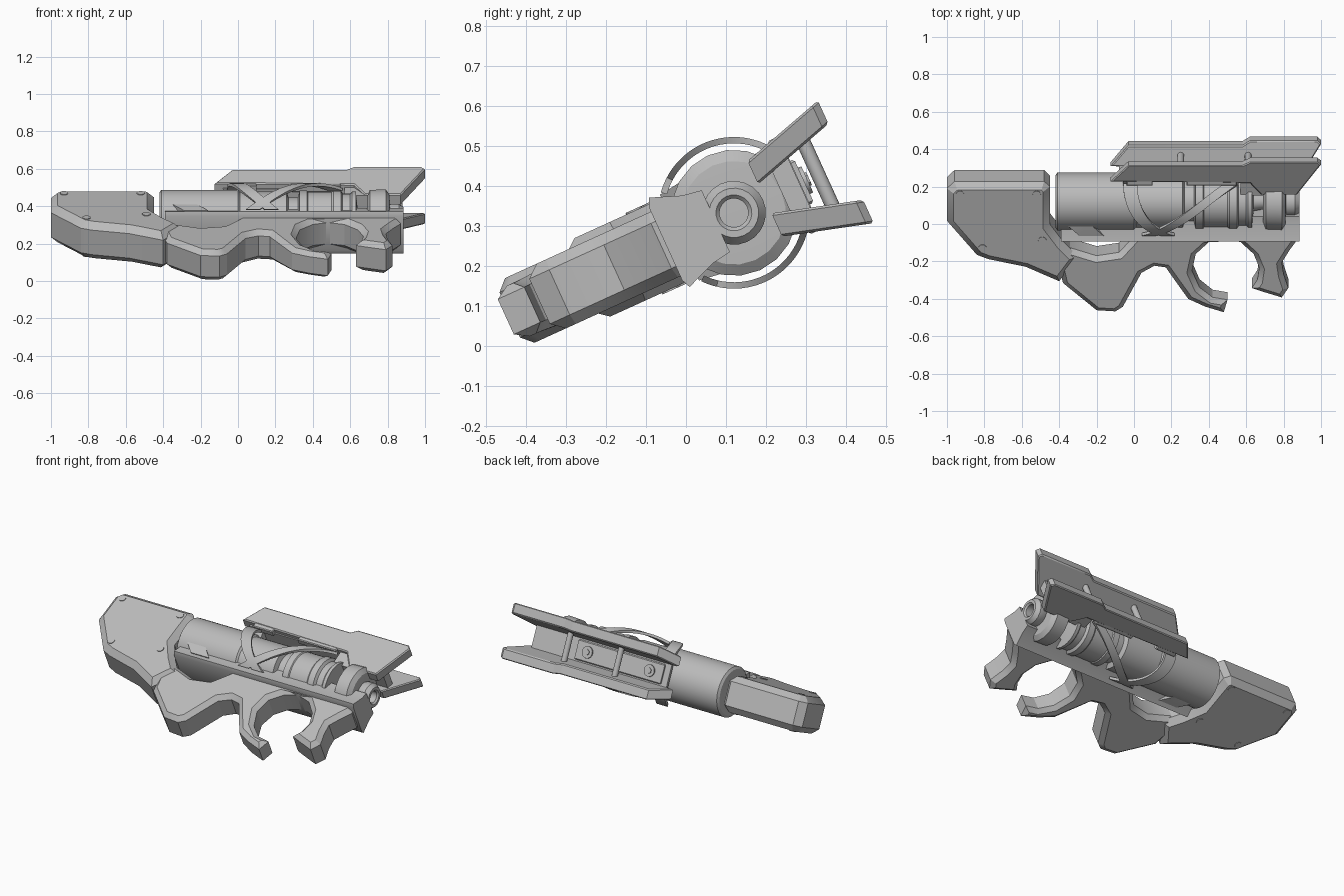
import bpy, bmesh, math
from mathutils import Matrix, Vector

if "Cube" in bpy.data.objects:
    bpy.data.objects.remove(bpy.data.objects["Cube"])

grey = bpy.data.materials.new("plain grey")
grey.use_nodes = True
COLOUR = (0.5, 0.5, 0.5, 1)
grey.diffuse_color = COLOUR
grey.node_tree.nodes["Principled BSDF"].inputs["Base Color"].default_value = COLOUR

# Everything is built upright (x = barrel, y = up, z = side), then rolled onto its side
ROLL = Matrix.Translation((0, 0.12, 0.333)) @ Matrix.Rotation(math.radians(24.5), 4, "X")


def finish(bm, name):
    bmesh.ops.recalc_face_normals(bm, faces=bm.faces[:])
    mesh = bpy.data.meshes.new(name)
    bm.to_mesh(mesh)
    bm.free()
    mesh.materials.append(grey)
    obj = bpy.data.objects.new(name, mesh)
    bpy.context.collection.objects.link(obj)
    obj.matrix_world = ROLL
    bpy.ops.object.select_all(action="DESELECT")
    obj.select_set(True)
    bpy.context.view_layer.objects.active = obj
    bpy.ops.object.shade_smooth_by_angle(angle=math.radians(28))
    return obj


def slab(name, outline, low, high, chamfer, tilt=0.0, pivot=0.0):
    """Extrude an (x, up) outline sideways, chamfer its rims and lean it outward."""
    bm = bmesh.new()
    face = bm.faces.new([bm.verts.new((x, u, low)) for x, u in outline])
    out = bmesh.ops.extrude_face_region(bm, geom=[face])
    for v in out["geom"]:
        if isinstance(v, bmesh.types.BMVert):
            v.co.z = high
    bmesh.ops.recalc_face_normals(bm, faces=bm.faces[:])
    rims = [e for e in bm.edges if abs(e.verts[0].co.z - e.verts[1].co.z) < 1e-5]
    bmesh.ops.bevel(bm, geom=rims, offset=chamfer, segments=1,
                    affect="EDGES", clamp_overlap=False)
    for v in bm.verts:
        v.co.z += (v.co.y - pivot) * tilt
    return finish(bm, name)


def lathe(name, profile, sides=32):
    """Turn an (x, radius) profile about the barrel axis."""
    bm = bmesh.new()
    rings = []
    for x, r in profile:
        rings.append([bm.verts.new((x, r * math.cos(a), r * math.sin(a)))
                      for a in (math.tau * i / sides for i in range(sides))])
    for a, b in zip(rings, rings[1:]):
        for i in range(sides):
            j = (i + 1) % sides
            bm.faces.new((a[i], a[j], b[j], b[i]))
    bm.faces.new(rings[0])
    bm.faces.new(rings[-1])
    return finish(bm, name)


def beam(name, section, x0, x1, slant=0.0):
    """Extrude an (up, side) section along the barrel."""
    bm = bmesh.new()
    ends = [[bm.verts.new((x + slant * u, u, s)) for u, s in section] for x in (x0, x1)]
    n = len(section)
    for i in range(n):
        j = (i + 1) % n
        bm.faces.new((ends[0][i], ends[0][j], ends[1][j], ends[1][i]))
    bm.faces.new(ends[0])
    bm.faces.new(ends[1])
    return finish(bm, name)


def rod(name, centre, radius, length, axis="Z", sides=16):
    bm = bmesh.new()
    turn = Matrix.Rotation(math.pi / 2, 4, "X") if axis == "Y" else Matrix()
    bmesh.ops.create_cone(bm, cap_ends=True, segments=sides, radius1=radius, radius2=radius,
                          depth=length, matrix=Matrix.Translation(Vector(centre)) @ turn)
    return finish(bm, name)


def mirrored(half):
    return half + [(u, -s) for u, s in reversed(half)]


def strap(name, side, path, r0=0.174, r1=0.19, width=0.075, steps=20):
    """Curved band around the barrel; path gives x for t from 0 (rail) to 1 (receiver)."""
    bm = bmesh.new()
    rows = []
    for i in range(steps + 1):
        t = i / steps
        a = math.radians(35 + 105 * t)
        x = path(t)
        rows.append([bm.verts.new((x + dx, r * math.cos(a), side * r * math.sin(a)))
                     for dx, r in ((-width / 2, r0), (width / 2, r0),
                                   (width / 2, r1), (-width / 2, r1))])
    for a, b in zip(rows, rows[1:]):
        for k in range(4):
            m = (k + 1) % 4
            bm.faces.new((a[k], a[m], b[m], b[k]))
    bm.faces.new(rows[0])
    bm.faces.new(rows[-1])
    return finish(bm, name)


# Shoulder stock with corner bolts
slab("stock", [(-1, .11), (-.96, .152), (-.48, .152), (-.45, .12), (-.45, -.1), (-.38, -.2),
               (-.30, -.29), (-.40, -.435), (-.58, -.35), (-.78, -.305), (-.84, -.28), (-1, -.08)],
     -.108, .108, chamfer=.036)
for x, u in ((-.93, .09), (-.52, .09), (-.81, -.225), (-.49, -.18)):
    for side in (-1, 1):
        rod("stock_bolt", (x, u, side * .108), .022, .008)

# Grip, finger guard and front hook in one thick outline
grip = slab("grip_frame", [
    (-.44, -.17), (-.38, -.23), (-.2, -.29), (-.08, -.27), (-.02, -.2), (.02, -.15), (.86, -.15),
    (.87, -.2), (.83, -.26), (.79, -.33), (.8, -.40), (.825, -.48), (.79, -.535), (.7, -.505),
    (.63, -.48), (.66, -.43), (.67, -.36), (.64, -.28), (.57, -.21), (.48, -.185), (.4, -.21),
    (.33, -.28), (.31, -.38), (.35, -.48), (.42, -.54), (.5, -.555), (.48, -.628), (.38, -.595),
    (.29, -.55), (.22, -.44), (.17, -.36), (.11, -.35), (.04, -.39), (-.06, -.59),
    (-.1, -.617), (-.2, -.61), (-.38, -.45)], -.089, .089, chamfer=.027)
# The finger guard narrows toward its tip
for v in grip.data.vertices:
    if .1 < v.co.x < .56 and v.co.y < -.3:
        v.co.z *= 1 - .22 * min(1, (-.3 - v.co.y) / .25)

# Receiver cradle beneath the barrel
beam("receiver", mirrored([(-.188, .1), (-.178, .123), (-.1, .093), (-.05, .085)]), -.39, .885)
beam("receiver_rear_cheeks", mirrored([(-.15, .118), (-.06, .13), (-.03, .13)]),
     -.44, -.31, slant=-1)

# Barrel, nozzle and muzzle
lathe("barrel", [(-.42, .14), (-.41, .155), (.0, .155), (.01, .145), (.26, .145), (.27, .115),
                 (.32, .115), (.33, .15), (.37, .15), (.375, .144), (.5, .144), (.51, .152),
                 (.55, .152), (.56, .135), (.6, .135), (.61, .145), (.63, .145), (.64, .05),
                 (.70, .04)])
lathe("muzzle_ring", [(.69, .12), (.705, .155), (.79, .158), (.81, .13), (.812, .085)], sides=20)
lathe("muzzle", [(.8, .07), (.82, .08), (.86, .08), (.885, .062), (.885, .045), (.875, .036),
                 (.80, .036)], sides=24)

# Crossing straps around the barrel
for side in (-1, 1):
    strap("rear_strap", side, lambda t: -.02 + .2 * t ** 2.2)
    strap("front_strap", side, lambda t: .52 - .44 * t)

# Sight rail: two leaning fins, floor, cross bars and bolts
FIN = [(-.125, .175), (-.03, .284), (.58, .284), (.62, .308), (.98, .308), (1, .29),
       (.87, .085), (.68, .085), (.62, .165)]
for side, label in ((1, "left"), (-1, "right")):
    fin = slab("rail_fin_" + label, FIN, .04, .104, chamfer=.006, tilt=.29, pivot=.085)
    if side < 0:
        fin.data.transform(Matrix.Scale(-1, 4, (0, 0, 1)))
        fin.data.flip_normals()
    for x0, x1 in ((-.04, .1), (.28, .55)):
        slab("rail_clip", [(x0, .15), (x0, .195), (x1, .195), (x1, .15)],
             side * .108 - .02, side * .108 + .02, chamfer=.005)
beam("rail_floor", mirrored([(.165, .1), (.182, .1)]), -.08, .64)
beam("rail_mount", mirrored([(.08, .1), (.182, .11)]), .57, .69)
beam("rail_front_bridge", mirrored([(.13, .09), (.18, .1)]), .66, .88)
beam("rail_rear_mount", mirrored([(.12, .07), (.17, .1)]), -.06, .02)
slab("rail_inlay", [(-.04, .175), (-.04, .193), (.57, .193), (.57, .175)], -.06, .06, chamfer=.006)
for x in (.05, .49):
    rod("rail_bolt", (x, .195, 0), .036, .014, axis="Y")
    rod("rail_bolt_core", (x, .198, 0), .018, .018, axis="Y", sides=6)
for x in (.25, .61):
    rod("rail_cross_bar", (x, .232, 0), .018, .19)
